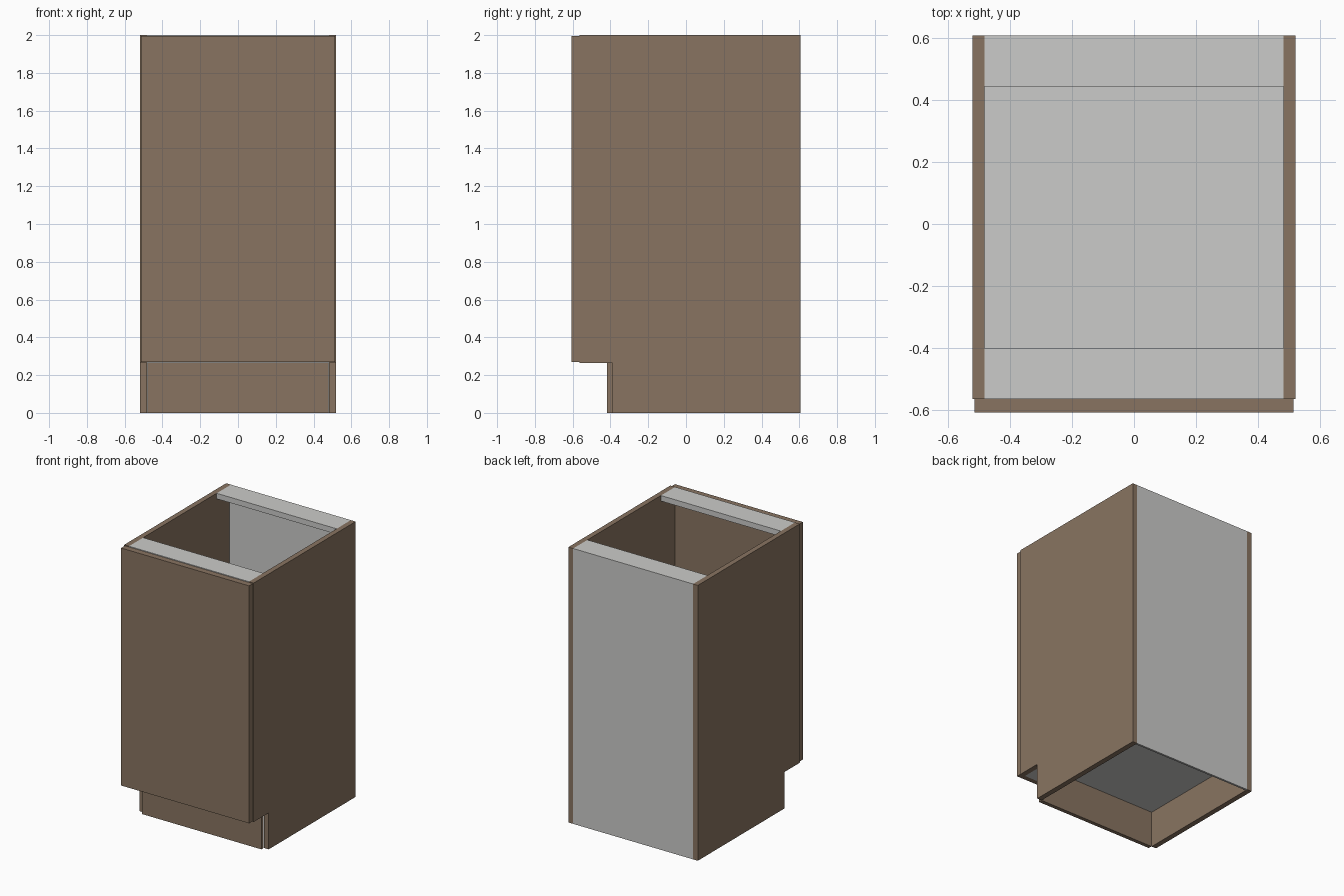
import bpy, bmesh

if "Cube" in bpy.data.objects:
    bpy.data.objects.remove(bpy.data.objects["Cube"])


def material(name, rgb):
    m = bpy.data.materials.new(name)
    m.diffuse_color = (*rgb, 1)
    m.use_nodes = True
    m.node_tree.nodes["Principled BSDF"].inputs["Base Color"].default_value = m.diffuse_color
    return m


wood = material("brown wood", (0.25, 0.175, 0.12))
carcass = material("light grey board", (0.60, 0.60, 0.585))


def box(name, x, y, z, mat):
    """Box from (min, max) ranges."""
    bm = bmesh.new()
    bmesh.ops.create_cube(bm, size=1)
    for v in bm.verts:
        v.co = [r[0] if c < 0 else r[1] for c, r in zip(v.co, (x, y, z))]
    me = bpy.data.meshes.new(name)
    bm.to_mesh(me)
    bm.free()
    me.materials.append(mat)
    ob = bpy.data.objects.new(name, me)
    bpy.context.collection.objects.link(ob)
    return ob


KICK = 0.265      # toe kick height
INNER, OUTER = 0.482, 0.52
FRONT, BACK = -0.563, 0.607

# Side panels, with a shorter lower part that leaves the toe recess
for side, s in (("left", -1), ("right", 1)):
    xr = tuple(sorted((s * INNER, s * OUTER)))
    box(side + "_side_panel", xr, (FRONT, BACK), (KICK, 2.0), wood)
    box(side + "_side_base", xr, (-0.39, BACK), (0, KICK), wood)

# Toe kick board and door
box("toe_kick", (-0.48, 0.48), (-0.418, -0.39), (0, KICK), wood)
box("door", (-0.514, 0.514), (-0.607, FRONT - 0.001), (0.27, 1.995), wood)

# Inner carcass: back, floor and two top rails
span = (-INNER, INNER)
box("back_panel", span, (BACK - 0.015, BACK), (0, 2.0), carcass)
box("floor_panel", span, (FRONT, BACK - 0.015), (KICK, KICK + 0.04), carcass)
box("front_top_rail", span, (FRONT, -0.40), (1.96, 2.0), carcass)
box("back_top_rail", span, (0.443, BACK - 0.015), (1.96, 2.0), carcass)
